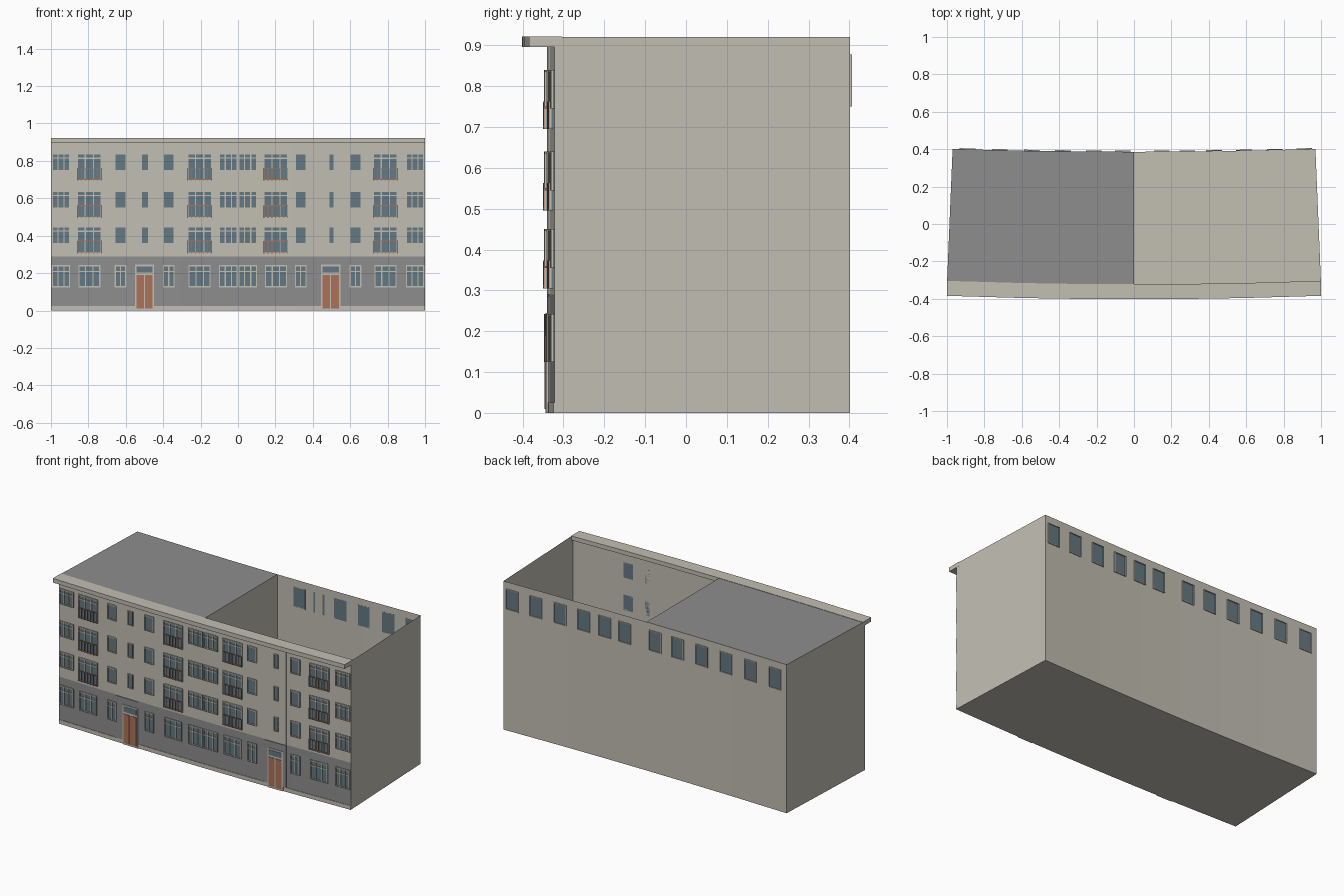
import bpy, bmesh

cube = bpy.data.objects.get("Cube")
if cube:
    bpy.data.objects.remove(cube, do_unlink=True)


def material(name, r, g, b):
    m = bpy.data.materials.new(name)
    m.use_nodes = True
    m.diffuse_color = (r, g, b, 1)
    m.node_tree.nodes["Principled BSDF"].inputs["Base Color"].default_value = (r, g, b, 1)
    return m


BEIGE = material("beige plaster", .54, .52, .45)
GREY = material("grey render", .27, .27, .27)
GLASS = material("blue grey glass", .13, .19, .225)
RUST = material("rust paint", .41, .17, .10)

TOP = .92
BASE = .025
GREY_TOP = .29
BREAKS = [-1, -.6, -.3, 0, .3, .6, 1]


# Gently bowed plan: piecewise straight front and back walls
def bowed(x, curve):
    x = max(-1, min(1, x))
    for a, b in zip(BREAKS, BREAKS[1:]):
        if a <= x <= b:
            t = (x - a) / (b - a)
            return curve(a) * (1 - t) + curve(b) * t


def front(x):
    return bowed(x, lambda v: -.34 + .018 * v * v)


def back(x):
    return bowed(x, lambda v: .386 + .015 * v * v)


class Part:
    """Collects sheets and wall-hugging slabs into one object."""

    def __init__(self, name, *mats):
        self.name, self.mats, self.bm = name, mats, bmesh.new()

    def face(self, pts, index=0):
        f = self.bm.faces.new([self.bm.verts.new(p) for p in pts])
        f.material_index = index

    def slab(self, x0, x1, z0, z1, d0, d1, wall=front):
        # Box from depth d0 to d1 outward of the wall
        s = -1 if wall is front else 1
        v = [self.bm.verts.new((x, wall(x) + s * d, z))
             for d in (d0, d1) for z in (z0, z1) for x in (x0, x1)]
        for q in ("0132", "4675", "0451", "2376", "0264", "1573"):
            self.bm.faces.new([v[int(c)] for c in q])

    def finish(self, recalc=True):
        if recalc:
            bmesh.ops.remove_doubles(self.bm, verts=self.bm.verts, dist=1e-5)
            bmesh.ops.recalc_face_normals(self.bm, faces=self.bm.faces)
        me = bpy.data.meshes.new(self.name)
        self.bm.to_mesh(me)
        self.bm.free()
        for m in self.mats:
            me.materials.append(m)
        ob = bpy.data.objects.new(self.name, me)
        bpy.context.collection.objects.link(ob)


# Building shell: bowed walls, floor and side walls
facade = Part("front_wall", BEIGE, GREY)
rear = Part("back_wall", BEIGE)
floor = Part("floor", BEIGE)
roof = Part("left_roof", GREY)
cornice = Part("cornice", BEIGE)
plinth = Part("plinth", BEIGE)
SIDE = .97
for a, b in zip(BREAKS, BREAKS[1:]):
    for z0, z1 in ((0, BASE), (BASE, GREY_TOP), (GREY_TOP, TOP)):
        facade.face([(a, front(a), z0), (b, front(b), z0),
                     (b, front(b), z1), (a, front(a), z1)], int(z0 == BASE))
    p, q = a * SIDE, b * SIDE
    rear.face([(q, back(b), 0), (p, back(a), 0), (p, back(a), TOP), (q, back(b), TOP)])
    floor.face([(a, front(a), 0), (p, back(a), 0), (q, back(b), 0), (b, front(b), 0)])
    if b <= 0:
        roof.face([(a, front(a), TOP), (b, front(b), TOP), (q, back(b), TOP), (p, back(a), TOP)])
    cornice.slab(a, b, .896, TOP + .002, -.018, .062)
    plinth.slab(a, b, 0, BASE, 0, .003)
for part in (facade, rear, floor, roof):
    part.finish(False)
cornice.finish()
plinth.finish()

for name, x in (("right_side_wall", -1), ("party_wall", 0), ("left_side_wall", 1)):
    wall = Part(name, BEIGE)
    pts = [(x, front(x), 0), (x * SIDE, back(x), 0),
           (x * SIDE, back(x), TOP), (x, front(x), TOP)]
    wall.face(pts if x >= 0 else pts[::-1])
    wall.finish(False)

# Shallow stair bays around the entrances
BAYS = ((-.6, -.445), (.42, .565))
upper_bay, lower_bay = Part("stair_bays", BEIGE), Part("stair_bay_bases", GREY)
for a, b in BAYS:
    upper_bay.slab(a, b, GREY_TOP, .896, 0, .004)
    lower_bay.slab(a, b, BASE, GREY_TOP - .004, 0, .004)
upper_bay.finish()
lower_bay.finish()


def window(glass, frame, x, w, z0, z1, panes, transom, wall=front, out=.003, t=.006):
    """Glass plate with surround, mullions and an optional transom bar."""
    a, b = x - w / 2, x + w / 2
    glass.slab(a, b, z0, z1, 0, out, wall)
    lip = out + .005
    for i in range(panes + 1):
        c = a + w * i / panes
        r = t / 2 if 0 < i < panes else t
        lo, hi = max(a, c - r), min(b, c + r)
        frame.slab(lo, hi, z0, z1, 0, lip, wall)
    for z in (z0, z1 - t):
        frame.slab(a, b, z, z + t, 0, lip, wall)
    if transom:
        z = z0 + (z1 - z0) * transom
        frame.slab(a, b, z - t / 2, z + t / 2, 0, lip - .001, wall)


WIDE = (-.947, -.052, .052, .947)
BALCONY = (-.795, -.205, .203, .788)
SMALL = (-.628, -.37, .335, .628)

# Upper floors
for n, top in enumerate((.45, .64, .84)):
    tag = ("first", "second", "third")[n] + "_floor_"
    glass, frame = Part(tag + "glass", GLASS), Part(tag + "window_frames", BEIGE)
    rail = Part(tag + "balcony_rails", RUST)
    low = top - .095
    for x in WIDE:
        window(glass, frame, x, .098, low, top, 3, .74)
    for x in SMALL:
        window(glass, frame, x, .064, low, top, 1, 0)
    for x, w in ((-.497, .036), (.5, .028)):
        window(glass, frame, x, w, low + .004, top - .004, 1, 0, out=.006, t=.003)
    for x in BALCONY:
        sill = top - .145
        window(glass, frame, x, .132, sill, top, 3, .82)
        # French balcony railing
        a, b = x - .064, x + .064
        for z in (sill + .004, sill + .064):
            rail.slab(a, b, z, z + .004, .008, .011)
        for i in range(7):
            c = a + (b - a) * i / 6
            rail.slab(c - .0015, c + .0015, sill, sill + .066, .008, .0105)
    for part in (glass, frame, rail):
        part.finish()

# Ground floor windows
glass, frame = Part("ground_floor_glass", GLASS), Part("ground_floor_frames", BEIGE)
for x in WIDE:
    window(glass, frame, x, .098, .124, .242, 3, .72)
for x in BALCONY:
    window(glass, frame, x, .118, .124, .242, 3, .72)
for x in SMALL:
    window(glass, frame, x, .062, .124, .242, 2, .72)

# Entrances: surround, fanlight and double doors
doors = Part("entrance_doors", RUST)
for x in (-.5, .495):
    frame.slab(x - .052, x + .052, 0, .245, 0, .008)
    glass.slab(x - .044, x + .044, .203, .235, 0, .01)
    for s in (-1, 1):
        lo, hi = sorted((x + s * .003, x + s * .044))
        doors.slab(lo, hi, .01, .19, 0, .011)
for part in (glass, frame, doors):
    part.finish()

# Rear windows under the roof line
glass, frame = Part("back_glass", GLASS), Part("back_window_frames", BEIGE)
for x in (.91, .752, .588, .428, .285, .148, -.06, -.215, -.38, -.547, -.718, -.89):
    window(glass, frame, x, .084, .75, .877, 1, 0, wall=back, out=.001, t=.004)
glass.finish()
frame.finish()
